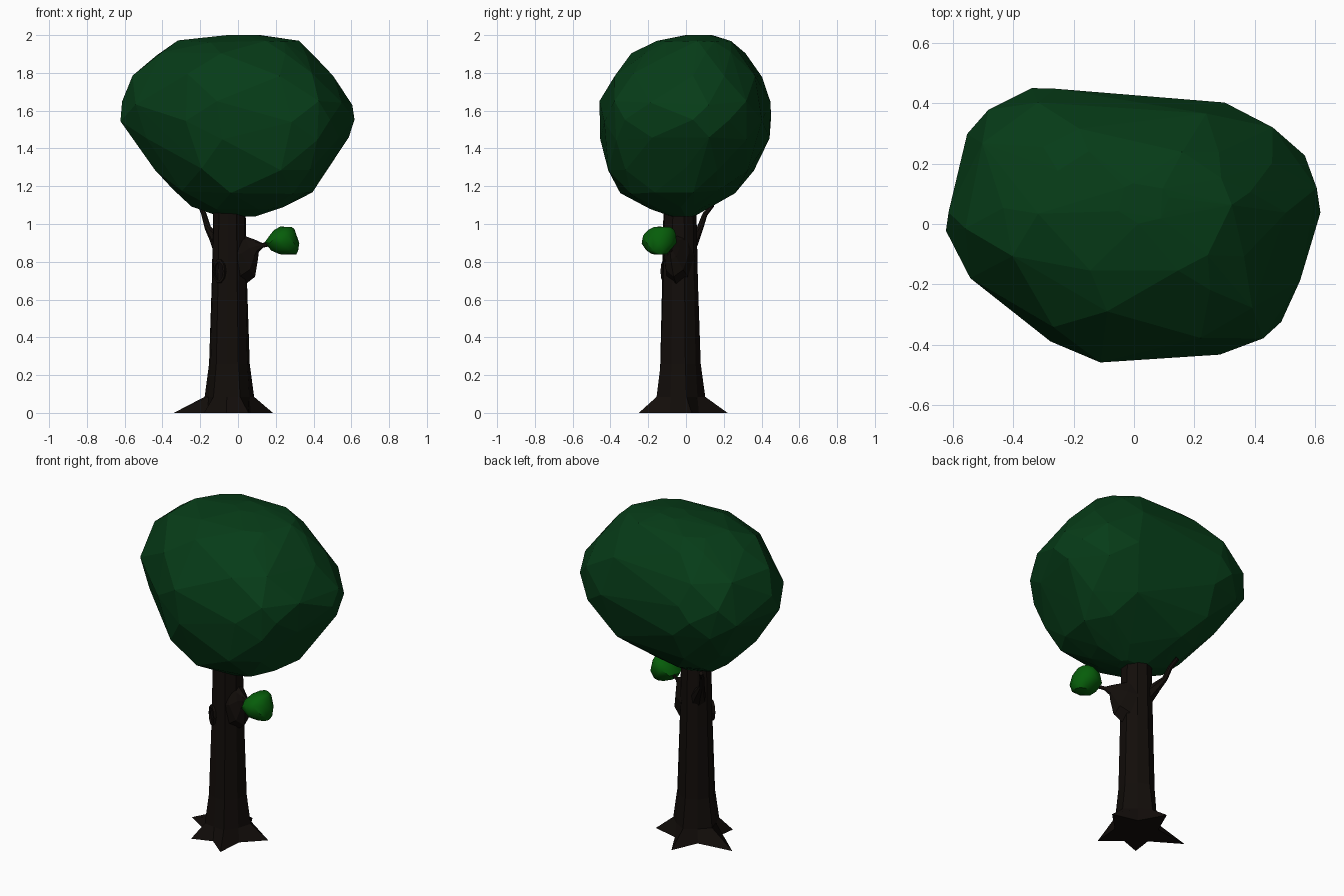
import bpy, bmesh, random
from math import sin, cos, pi, atan2, hypot
from mathutils import Vector, Matrix

if "Cube" in bpy.data.objects:
    bpy.data.objects.remove(bpy.data.objects["Cube"])

random.seed(11)


def material(name, rgb):
    m = bpy.data.materials.new(name)
    m.diffuse_color = (*rgb, 1)
    m.use_nodes = True
    m.node_tree.nodes["Principled BSDF"].inputs["Base Color"].default_value = m.diffuse_color
    return m


BARK = material("bark", (0.006, 0.004, 0.003))
DARK = material("hollow_dark", (0.003, 0.002, 0.002))
LEAF = material("leaves", (0.002, 0.045, 0.009))
BUSH = material("light_leaves", (0.002, 0.11, 0.003))


def finish(bm, name, mat):
    bmesh.ops.recalc_face_normals(bm, faces=bm.faces[:])
    me = bpy.data.meshes.new(name)
    bm.to_mesh(me)
    bm.free()
    me.materials.append(mat)
    ob = bpy.data.objects.new(name, me)
    bpy.context.collection.objects.link(ob)
    return ob


def loft(name, rings, mat):
    """Skin a list of equal-length closed rings, capping both ends."""
    bm = bmesh.new()
    vs = [[bm.verts.new(p) for p in r] for r in rings]
    n = len(vs[0])
    for a, b in zip(vs, vs[1:]):
        for i in range(n):
            j = (i + 1) % n
            bm.faces.new((a[i], a[j], b[j], b[i]))
    bm.faces.new(vs[0][::-1])
    bm.faces.new(vs[-1])
    return finish(bm, name, mat)


def tube(name, path, squash=1.0, sides=8):
    """Tapered branch through (x, y, z, radius) points."""
    pts = [Vector(p[:3]) for p in path]
    rings = []
    for i, p in enumerate(pts):
        d = pts[min(i + 1, len(pts) - 1)] - pts[max(i - 1, 0)]
        q = d.to_track_quat('Z', 'Y')
        r = path[i][3]
        rings.append([p + q @ Vector((r * squash * cos(2 * pi * k / sides),
                                      r * sin(2 * pi * k / sides), 0))
                      for k in range(sides)])
    return loft(name, rings, BARK)


def foliage(name, outline, levels, mat, jitter, round_above):
    """Convex faceted clump: plan outline fitted to x/y extents at each height."""
    xs, ys = zip(*outline)
    bm = bmesh.new()
    for k, (z, x0, x1, y0, y1) in enumerate(levels):
        for x, y in outline[k % 2::2]:
            u = (x - min(xs)) / (max(xs) - min(xs)) - 0.5
            v = (y - min(ys)) / (max(ys) - min(ys)) - 0.5
            if z > round_above:          # upper rings are oval
                f = 0.5 / hypot(u, v)
                u, v = u * f, v * f
            s = 1 - random.random() * 0.02
            end = k in (0, len(levels) - 1)
            dz = random.uniform(-jitter, jitter) * (0.2 if end else 1)
            bm.verts.new(((x0 + x1) / 2 + u * s * (x1 - x0),
                          (y0 + y1) / 2 + v * s * (y1 - y0), z + dz))
    res = bmesh.ops.convex_hull(bm, input=bm.verts[:])
    junk = {g for g in res["geom_interior"] + res["geom_unused"]
            if isinstance(g, bmesh.types.BMVert)}
    bmesh.ops.delete(bm, geom=list(junk), context='VERTS')
    # merge slivers
    bmesh.ops.remove_doubles(bm, verts=bm.verts[:], dist=0.02)
    bmesh.ops.triangulate(bm, faces=bm.faces[:])
    return finish(bm, name, mat)


# Crown
crown_plan = [(-.62, .05), (-.62, -.02), (-.54, -.17), (-.28, -.39), (-.11, -.455),
              (.28, -.43), (.43, -.37), (.48, -.32), (.56, -.18), (.61, .04),
              (.61, .13), (.56, .23), (.46, .33), (.30, .41), (-.26, .46),
              (-.34, .455), (-.48, .39), (-.55, .30)]
crown_levels = [(1.04, -.10, .09, -.08, .04), (1.09, -.25, .24, -.20, .12),
                (1.17, -.35, .40, -.35, .26), (1.29, -.45, .48, -.44, .37),
                (1.45, -.56, .59, -.455, .45), (1.55, -.625, .62, -.46, .46),
                (1.64, -.625, .61, -.465, .45), (1.79, -.565, .51, -.40, .41),
                (1.90, -.44, .40, -.30, .34), (1.96, -.32, .33, -.18, .27),
                (2.00, -.06, .12, .00, .14)]
foliage("crown", crown_plan, crown_levels, LEAF, 0.012, 1.85)

# Small leaf clump on the side branch
clump_plan = [(cos(2 * pi * k / 16), sin(2 * pi * k / 16)) for k in range(16)]
clump_levels = [(.84, .22, .31, -.18, -.10), (.86, .17, .325, -.215, -.08),
                (.90, .14, .325, -.235, -.05), (.94, .16, .31, -.235, -.045),
                (.97, .19, .30, -.20, -.06), (.985, .22, .285, -.17, -.08)]
clump = foliage("leaf_clump", clump_plan, clump_levels, BUSH, 0.003, 9)

# Trunk with five pointed roots
cx, cy = -.045, -.033
tips = sorted((atan2(y - cy, x - cx), hypot(x - cx, y - cy)) for x, y in
              [(.185, .03), (-.055, .22), (-.34, .035), (-.18, -.20), (.055, -.25)])
rings = []
for z, ridge, valley in [(0, None, .125), (.085, .135, .116), (.26, .111, .104),
                         (.70, .096, .094), (.90, .092, .090), (1.09, .088, .087)]:
    ring = []
    for i, (a, r) in enumerate(tips):
        b = tips[(i + 1) % 5][0] + (2 * pi if i == 4 else 0)
        for ang, rad in ((a, ridge or r), ((a + b) / 2, valley)):
            ring.append((cx + rad * cos(ang), cy + rad * sin(ang), z))
    rings.append(ring)
loft("trunk", rings, BARK)

# Branches
tube("side_branch", [(-.02, -.035, .83, .17), (.04, -.05, .845, .135), (.075, -.065, .872, .07),
                     (.10, -.08, .882, .035), (.13, -.095, .887, .013),
                     (.20, -.13, .90, .010)], squash=.5)
tube("rear_branch", [(-.08, .0, .86, .05), (-.125, .045, .93, .030), (-.16, .075, .98, .017),
                     (-.18, .10, 1.05, .014), (-.20, .14, 1.10, .012)])

# Oval knot hole on the front left of the trunk
turn = Matrix.Translation((-.098, -.108, .75)) @ Matrix.Rotation(-pi * .18, 4, 'Z')


def oval(rx, rz, depth, n=10):
    return [turn @ Vector((rx * cos(2 * pi * k / n), depth, rz * sin(2 * pi * k / n)))
            for k in range(n)]


loft("knot_rim", [oval(.040, .066, .03), oval(.038, .064, -.008),
                  oval(.028, .050, -.010), oval(.025, .046, .006)], BARK)
loft("knot_hollow", [oval(.027, .048, .015), oval(.027, .048, -.001)], DARK)

# The little clump is softly shaded, everything else is faceted
bpy.context.view_layer.objects.active = clump
clump.select_set(True)
bpy.ops.object.shade_smooth_by_angle(angle=0.6)
